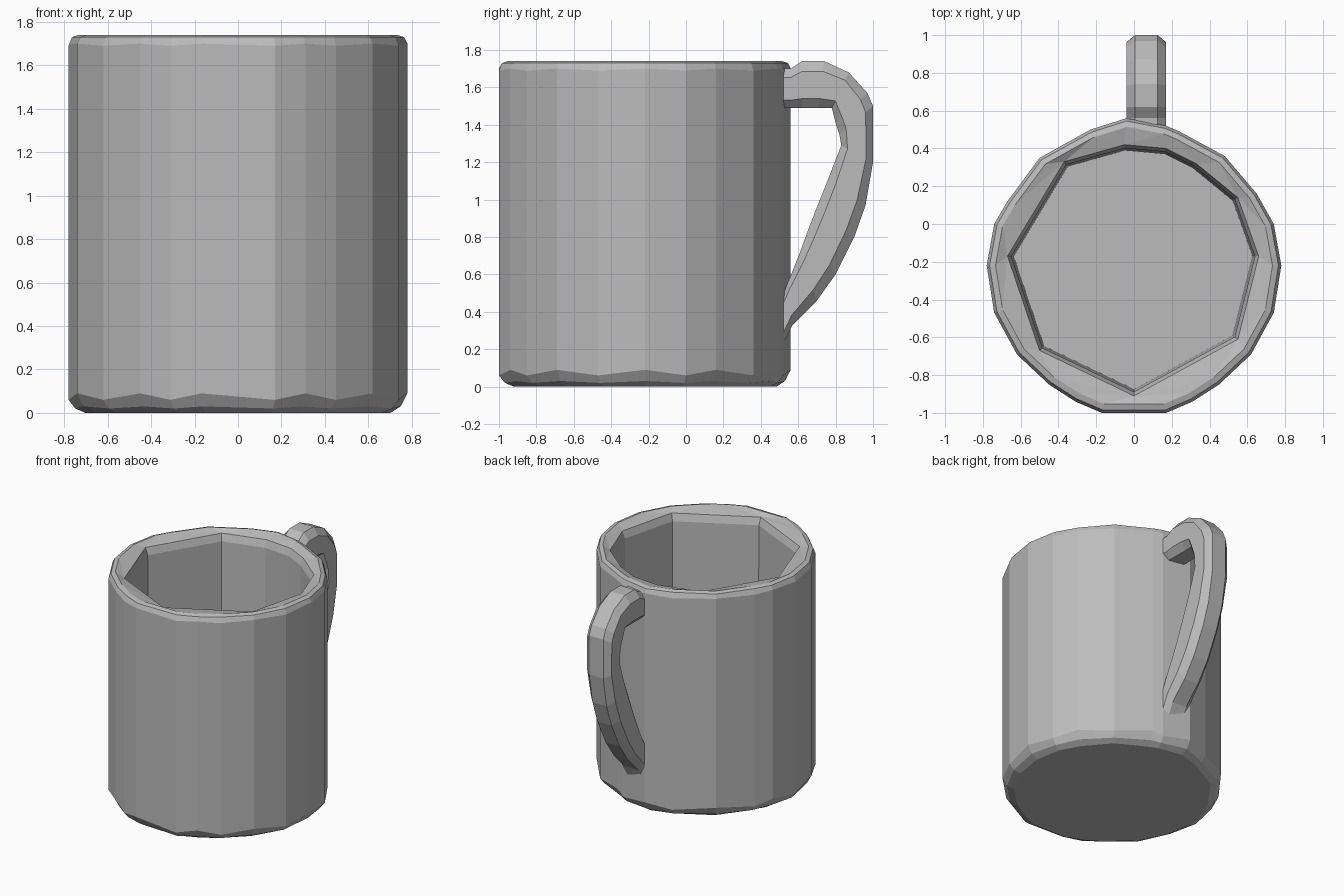
import bpy, bmesh

cube = bpy.data.objects.get("Cube")
if cube:
    bpy.data.objects.remove(cube, do_unlink=True)

grey = bpy.data.materials.new("light grey ceramic")
grey.use_nodes = True
grey.diffuse_color = (0.5, 0.5, 0.5, 1)
grey.node_tree.nodes["Principled BSDF"].inputs["Base Color"].default_value = (0.5, 0.5, 0.5, 1)

CY = -0.2  # centre of the cup, pushed forward by the handle


def finish(bm, name):
    bmesh.ops.recalc_face_normals(bm, faces=bm.faces)
    mesh = bpy.data.meshes.new(name)
    bm.to_mesh(mesh)
    bm.free()
    mesh.materials.append(grey)
    obj = bpy.data.objects.new(name, mesh)
    bpy.context.collection.objects.link(obj)


def ring(bm, outline, scale, heights):
    """Closed loop of an outline scaled about the cup axis."""
    verts = [bm.verts.new((x * scale, CY + (y - CY) * scale, heights[i % len(heights)]))
             for i, (x, y) in enumerate(outline)]
    edges = [bm.edges.new((verts[i - 1], verts[i])) for i in range(len(verts))]
    return verts, edges


def skin(bm, rings):
    for (a, _), (b, _) in zip(rings, rings[1:]):
        for i in range(len(a)):
            bm.faces.new((a[i - 1], a[i], b[i], b[i - 1]))


# Cup: faceted outer wall and a coarser polygonal hollow
outer = [(0.17, -1), (0.31, -0.94), (0.45, -0.85), (0.62, -0.69), (0.74, -0.47),
         (0.78, -0.22), (0.74, 0), (0.65, 0.16), (0.48, 0.36), (0.24, 0.49),
         (0.17, 0.52), (-0.04, 0.56), (-0.23, 0.5), (-0.5, 0.35), (-0.67, 0.12),
         (-0.74, 0), (-0.78, -0.22), (-0.74, -0.47), (-0.62, -0.69), (-0.45, -0.85),
         (-0.31, -0.94), (-0.17, -1)]
inner = [(0, -0.91), (0.55, -0.61), (0.66, -0.17), (0.55, 0.14), (0.33, 0.32),
         (0.17, 0.4), (-0.05, 0.42), (-0.37, 0.33), (-0.67, -0.17), (-0.5, -0.67)]

bm = bmesh.new()
shell = [ring(bm, outer, s, h) for s, h in (
    (0.9, [0]), (0.96, [0.02, 0.03]), (1, [0.06, 0.09]),
    (1, [1.69, 1.7]), (0.98, [1.73]), (0.94, [1.74]))]
hollow = [ring(bm, inner, s, h) for s, h in ((1, [1.715]), (0.97, [1.66]), (0.95, [0.1]))]
skin(bm, shell)
skin(bm, hollow)
bm.faces.new(shell[0][0])
bm.faces.new(hollow[-1][0])
bmesh.ops.bridge_loops(bm, edges=shell[-1][1] + hollow[0][1])
finish(bm, "cup")

# Handle: chamfered strap swept through outer / inner side-profile pairs
profile = [((0.48, 1.7), (0.48, 1.49)), ((0.56, 1.7), (0.56, 1.49)),
           ((0.62, 1.74), (0.62, 1.49)), ((0.74, 1.74), (0.71, 1.49)),
           ((0.87, 1.68), (0.78, 1.49)), ((0.97, 1.57), (0.8, 1.41)),
           ((1, 1.5), (0.82, 1.35)), ((1, 1.2), (0.83, 1.29)),
           ((0.96, 0.97), (0.76, 1.11)), ((0.9, 0.8), (0.7, 0.96)),
           ((0.8, 0.6), (0.65, 0.83)), ((0.7, 0.46), (0.61, 0.72)),
           ((0.57, 0.33), (0.55, 0.57)), ((0.48, 0.15), (0.48, 0.4))]
LEFT, RIGHT, CUT = 0.17, -0.04, 0.045
section = [(RIGHT + CUT, 0), (LEFT - CUT, 0), (LEFT, 0.22), (LEFT, 0.8),
           (LEFT - CUT, 1), (RIGHT + CUT, 1), (RIGHT, 0.8), (RIGHT, 0.22)]

bm = bmesh.new()
loops = []
for (oy, oz), (iy, iz) in profile:
    loops.append(([bm.verts.new((x, oy + (iy - oy) * t, oz + (iz - oz) * t))
                   for x, t in section], None))
skin(bm, loops)
bm.faces.new(loops[0][0])
bm.faces.new(loops[-1][0])
finish(bm, "handle")
